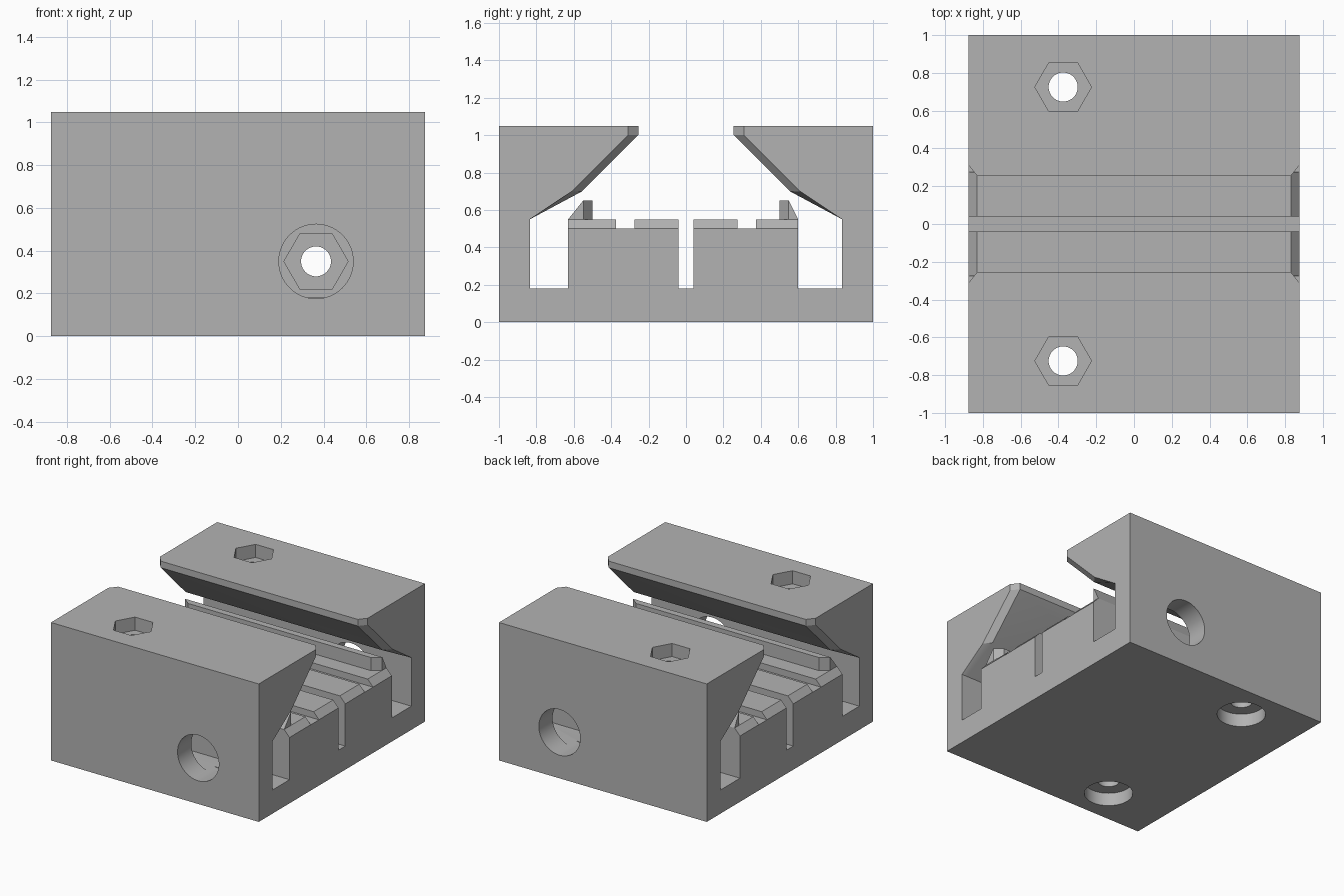
import bpy, bmesh, math
from mathutils import Matrix

if "Cube" in bpy.data.objects:
    bpy.data.objects.remove(bpy.data.objects["Cube"], do_unlink=True)

grey = bpy.data.materials.new("plain grey")
grey.use_nodes = True
grey.diffuse_color = (0.45, 0.45, 0.45, 1)
grey.node_tree.nodes["Principled BSDF"].inputs["Base Color"].default_value = grey.diffuse_color

END, CHAMFER = 0.875, 0.83    # half length, start of the end chamfers
CORE = {-1: 0.63, 1: 0.60}    # outer side of the central block, front and back


def make(name, bm):
    bmesh.ops.recalc_face_normals(bm, faces=bm.faces)
    mesh = bpy.data.meshes.new(name)
    bm.to_mesh(mesh)
    bm.free()
    mesh.materials.append(grey)
    ob = bpy.data.objects.new(name, mesh)
    bpy.context.collection.objects.link(ob)
    return ob


def loft(name, sections):
    """Skin (x, [(y, z), ...]) sections along x and cap both ends."""
    bm = bmesh.new()
    rings = [[bm.verts.new((x, y, z)) for y, z in pts] for x, pts in sections]
    n = len(rings[0])
    for a, b in zip(rings, rings[1:]):
        for i in range(n):
            j = (i + 1) % n
            bm.faces.new((a[i], a[j], b[j], b[i]))
    bm.faces.new(rings[0])
    bm.faces.new(rings[-1])
    return make(name, bm)


def symmetric(name, end, near, *inner):
    """Loft with the same tapered sections at both x ends."""
    half = [(END, end), (CHAMFER, near), *inner]
    return loft(name, [(-x, p) for x, p in half] + half[::-1])


# Body: base, central block, slots and overhanging jaws
def half_body(s, lip):
    c = CORE[s]
    pts = [(1, 0), (1, 1.05), (lip, 1.05), (lip, 1.0), (lip + 0.3, 0.70),
           (0.835, 0.55), (0.835, 0.18), (c, 0.18), (c, 0.5), (0.04, 0.5), (0.04, 0.18)]
    return [(s * y, z) for y, z in pts]


def body_profile(lip):
    return half_body(1, lip) + half_body(-1, lip)[::-1]


body = symmetric("clamp_body", body_profile(0.31), body_profile(0.255))


# Raised pads and locating ridges on the central block
def box_section(s, a, b, top):
    return [(s * a, 0.5), (s * b, 0.5), (s * b, top), (s * a, top)]


def ridge_section(s, inner):
    return [(s * inner, 0.55), (s * CORE[s], 0.55), (s * 0.55, 0.65), (s * inner, 0.65)]


for s, side in ((-1, "front"), (1, "back")):
    for part, a, b in (("inner", 0.04, 0.275), ("outer", 0.375, CORE[s])):
        symmetric(f"{side}_{part}_pad", box_section(s, a, b, 0.501), box_section(s, a, b, 0.55))
    tip, full = ridge_section(s, 0.548), ridge_section(s, 0.50)
    loft(f"{side}_ridge", [(-CHAMFER, tip), (-0.77, full), (0.77, full), (CHAMFER, tip)])


# Bolt holes, counterbores and nut pockets
def cutter(name, sides, radius, centre, depth, axis):
    bm = bmesh.new()
    turn = Matrix.Rotation(math.pi / 2, 4, "X") if axis == "Y" else Matrix()
    # corners of the hexagons point along x
    spin = Matrix.Rotation(math.pi / 2, 4, "Z")
    bmesh.ops.create_cone(bm, cap_ends=True, segments=sides, radius1=radius, radius2=radius,
                          depth=depth, matrix=Matrix.Translation(centre) @ turn @ spin)
    ob = make(name, bm)
    ob.hide_render = True
    ob.hide_set(True)
    return ob


X_CROSS, Z_CROSS, X_UP = 0.365, 0.35, -0.375
cutters = [
    cutter("cross_bolt_cutter", 48, 0.07, (X_CROSS, 0, Z_CROSS), 2.4, "Y"),
    cutter("cross_nut_cutter", 6, 0.15, (X_CROSS, -0.63, Z_CROSS), 0.2, "Y"),
]
for s in (-1, 1):
    cutters += [
        cutter("wall_bore_cutter", 64, 0.174, (X_CROSS, s * 0.95, Z_CROSS), 0.4, "Y"),
        cutter("mount_bolt_cutter", 48, 0.077, (X_UP, s * 0.725, 0.5), 1.4, "Z"),
        cutter("mount_nut_cutter", 6, 0.15, (X_UP, s * 0.725, 1.05), 0.2, "Z"),
        cutter("mount_bore_cutter", 64, 0.17, (X_UP, s * 0.725, 0), 0.2, "Z"),
    ]

for c in cutters:
    mod = body.modifiers.new(c.name, "BOOLEAN")
    mod.operation = "DIFFERENCE"
    mod.solver = "EXACT"
    mod.object = c

# Apply the cuts, drop the cutters, smooth the bores
bpy.context.view_layer.update()
cut_mesh = bpy.data.meshes.new_from_object(body.evaluated_get(bpy.context.evaluated_depsgraph_get()))
body.modifiers.clear()
body.data = cut_mesh
for c in cutters:
    bpy.data.objects.remove(c, do_unlink=True)
bpy.ops.object.select_all(action="DESELECT")
body.select_set(True)
bpy.context.view_layer.objects.active = body
bpy.ops.object.shade_smooth_by_angle(angle=math.radians(20))
